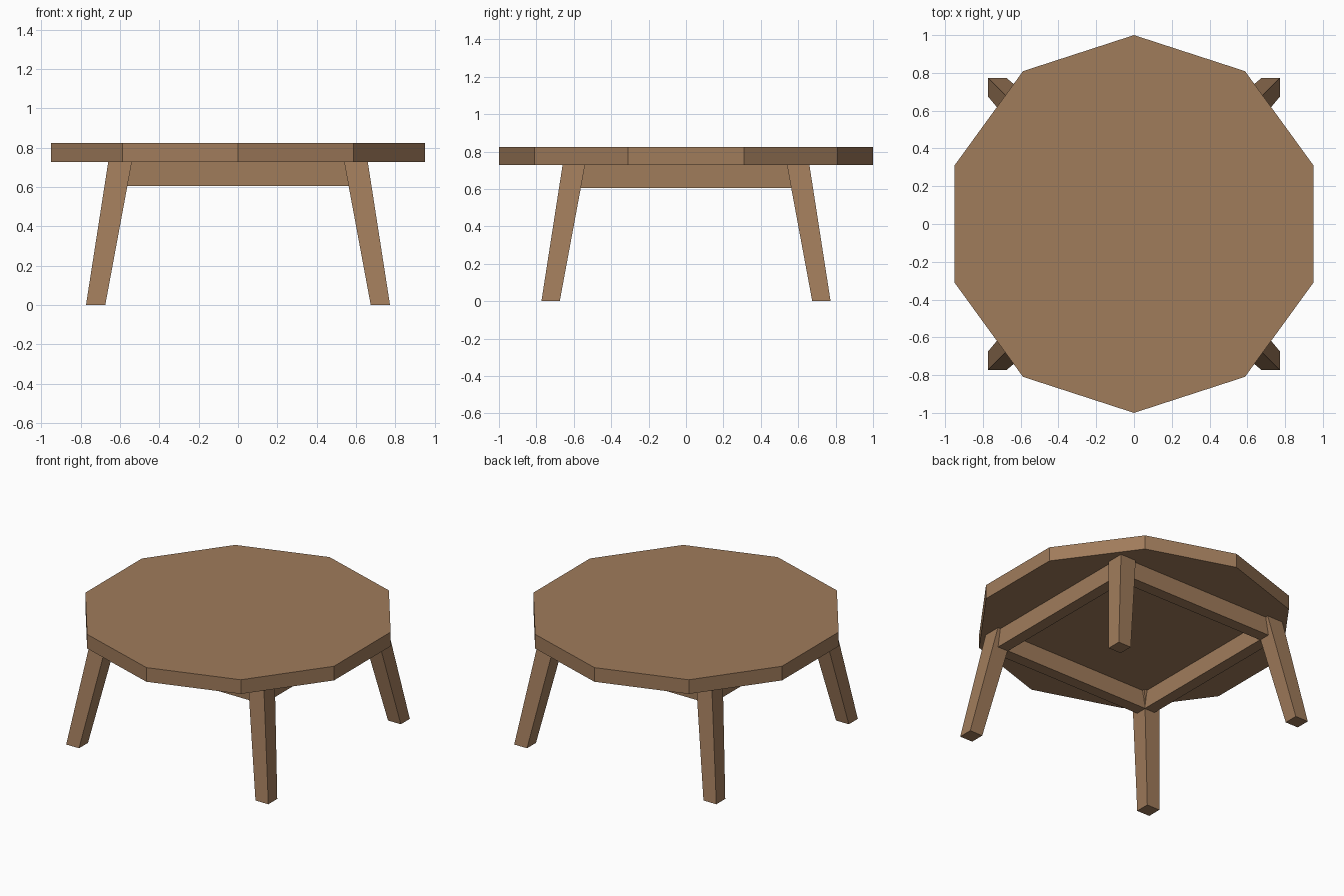
import bpy, bmesh, math

if "Cube" in bpy.data.objects:
    bpy.data.objects.remove(bpy.data.objects["Cube"])

wood = bpy.data.materials.new("brown wood")
wood.diffuse_color = (0.35, 0.2, 0.105, 1)
wood.use_nodes = True
wood.node_tree.nodes["Principled BSDF"].inputs["Base Color"].default_value = wood.diffuse_color


def prism(name, bottom, top):
    """Solid between two matching rings of points."""
    bm = bmesh.new()
    b = [bm.verts.new(p) for p in bottom]
    t = [bm.verts.new(p) for p in top]
    n = len(b)
    bm.faces.new(b[::-1])
    bm.faces.new(t)
    for i in range(n):
        j = (i + 1) % n
        bm.faces.new((b[i], b[j], t[j], t[i]))
    bmesh.ops.recalc_face_normals(bm, faces=bm.faces)
    me = bpy.data.meshes.new(name)
    bm.to_mesh(me)
    bm.free()
    me.materials.append(wood)
    ob = bpy.data.objects.new(name, me)
    bpy.context.collection.objects.link(ob)
    return ob


def square(sx, sy, lo, hi, z):
    return [(sx * x, sy * y, z) for x, y in ((lo, lo), (hi, lo), (hi, hi), (lo, hi))]


UNDER, TOP = 0.727, 0.825

# ten-sided table top
ring = [(math.sin(k * math.tau / 10), math.cos(k * math.tau / 10)) for k in range(10)]
prism("table_top", [(x, y, UNDER) for x, y in ring], [(x, y, TOP) for x, y in ring])

# splayed legs, slightly thicker at the top
for sx, sy, side in ((1, -1, "front_right"), (-1, -1, "front_left"),
                     (1, 1, "back_right"), (-1, 1, "back_left")):
    prism(side + "_leg", square(sx, sy, 0.675, 0.773, 0), square(sx, sy, 0.54, 0.66, UNDER))

# four apron rails, mitred inside the legs
IN, OUT, LOW = 0.56, 0.64, 0.605
for k, side in enumerate(("right", "back", "left", "front")):
    plan = [(IN, -IN), (OUT, -OUT), (OUT, OUT), (IN, IN)]
    ob = prism(side + "_apron", [(x, y, LOW) for x, y in plan], [(x, y, UNDER) for x, y in plan])
    ob.rotation_euler.z = k * math.pi / 2
